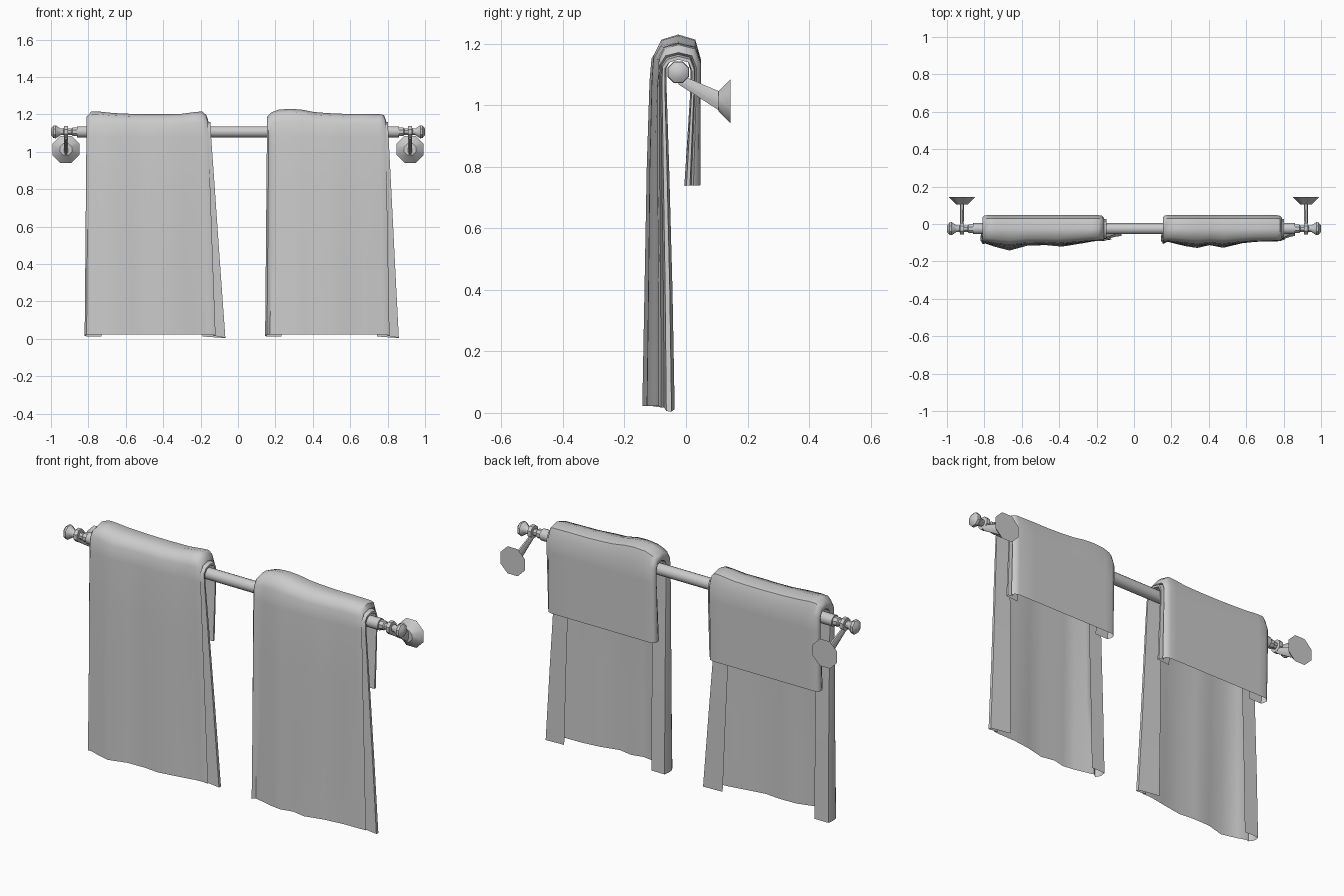
import bpy, math
from mathutils import Vector

cube = bpy.data.objects.get("Cube")
if cube:
    bpy.data.objects.remove(cube, do_unlink=True)

grey = bpy.data.materials.new("light_grey")
grey.use_nodes = True
grey.diffuse_color = (0.6, 0.6, 0.6, 1)
grey.node_tree.nodes["Principled BSDF"].inputs["Base Color"].default_value = (0.6, 0.6, 0.6, 1)

BAR_Y, BAR_Z = -0.025, 1.107


def add_mesh(name, verts, faces, angle):
    mesh = bpy.data.meshes.new(name)
    mesh.from_pydata(verts, [], faces)
    mesh.materials.append(grey)
    obj = bpy.data.objects.new(name, mesh)
    bpy.context.collection.objects.link(obj)
    bpy.ops.object.select_all(action='DESELECT')
    obj.select_set(True)
    bpy.context.view_layer.objects.active = obj
    bpy.ops.object.shade_smooth_by_angle(angle=math.radians(angle))
    return obj


def skin(rows, closed):
    """Quads between neighbouring rows of points."""
    n = len(rows[0])
    faces = []
    for i in range(len(rows) - 1):
        for j in range(n if closed else n - 1):
            k = (j + 1) % n
            faces.append((i * n + j, i * n + k, (i + 1) * n + k, (i + 1) * n + j))
    return [p for row in rows for p in row], faces


def rings(name, stations, axis, sides):
    """Capped tube; stations are (centre, half width, half height)."""
    rows = []
    for centre, w, h in stations:
        row = []
        for s in range(sides):
            a = 2 * math.pi * (s + 0.5) / sides
            u, v = w * math.cos(a), h * math.sin(a)
            off = Vector((0, u, v)) if axis == 'x' else Vector((-u, 0, v))
            row.append(Vector(centre) + off)
        rows.append(row)
    verts, faces = skin(rows, True)
    total = len(verts)
    faces = [tuple(reversed(f)) for f in faces]
    faces.append(tuple(range(sides - 1, -1, -1)))
    faces.append(tuple(range(total - sides, total)))
    faces = [tuple(reversed(f)) for f in faces[:-2]] + faces[-2:]
    return add_mesh(name, verts, faces, 40)


# Rail
rings("rail", [((x, BAR_Y, BAR_Z), 0.03, 0.03) for x in (-0.86, 0.86)], 'x', 16)

# Finials, brackets and wall flanges at both ends
finial = [(0.84, .024), (0.885, .024), (0.89, .018), (0.908, .018), (0.91, .034),
          (0.93, .034), (0.932, .018), (0.95, .02), (0.975, .038), (0.987, .036), (1.0, .018)]
for side, tag in ((1, "left"), (-1, "right")):
    profile = [((side * x, BAR_Y, BAR_Z), r, r) for x, r in finial]
    rings(tag + "_finial", profile[::side], 'x', 8)
    x = side * 0.92
    rings(tag + "_bracket_arm", [((x, -0.025, 1.085), .01, .018),
                                 ((x, 0.11, 1.013), .012, .034)], 'y', 8)
    rings(tag + "_wall_flange", [((x, 0.105, 1.013), .034, .034),
                                 ((x, 0.145, 1.013), .078, .078)], 'y', 8)

# Drape path: outer (y, z), inner (y, z), amount of wave, amount of drop
PATH = [((-.115, .022), (-.03, .012), 1, 1),
        ((-.112, .4), (-.038, .4), .85, .65),
        ((-.11, .8), (-.05, .8), .65, .3),
        ((-.105, 1.08), (-.06, 1.07), .5, .05),
        ((-.1, 1.15), (-.06, 1.12), .45, 0),
        ((-.078, 1.19), (-.048, 1.14), .3, 0),
        ((-.025, 1.203), (-.025, 1.15), 0, 0),
        ((.03, 1.19), (.003, 1.14), 0, 0),
        ((.048, 1.14), (.012, 1.11), 0, 0),
        ((.048, 1.06), (.012, 1.06), 0, 0),
        ((.047, .74), (-.01, .738), 0, 0)]


def towel(name, left, right, folds):
    """Sheet with rolled side hems; left/right give edge x at top and bottom."""
    hem_a = [(.13, .9, 0, 0), (.012, .9, 0, 0), (0, .6, 0, 0), (0, .3, 0, 0), (.015, .1, 0, 0)]
    body = [(t, 0, wave, rise) for t, wave, rise in folds]
    hem_b = [(.985, .12, .02, 0), (1, .4, 0, -.01), (.98, .52, 0, -.01),
             (1.02, .6, 0, -.012), (1.02, .8, 0, -.012), (.9, .92, 0, 0)]
    rows = []
    for outer, inner, wave, drop in PATH:
        xl = left[0] + (left[1] - left[0]) * drop
        xr = right[0] + (right[1] - right[0]) * drop
        crest = max(0, (outer[1] - 1.1) / 0.1)
        row = []
        for t, depth, dy, dz in hem_a + body + hem_b:
            if t > 1:
                t += 0.055 * drop
            y = outer[0] + (inner[0] - outer[0]) * depth + dy * wave
            z = outer[1] + (inner[1] - outer[1]) * depth + dz * crest
            if drop == 1 and t > 1:
                z -= 0.01
            row.append((xl + (xr - xl) * t, y, z))
        rows.append(row)
    verts, faces = skin(rows, False)
    return add_mesh(name, verts, faces, 50)


# Towels: folds are (position across, forward wave, rise at the crest)
towel("right_towel", (-.81, -.82), (-.16, -.12),
      [(.04, .01, .012), (.1, -.005, .012), (.22, -.027, .004), (.36, 0, 0), (.5, .002, -.002),
       (.62, -.006, -.002), (.78, .012, 0), (.9, .027, .01), (.95, .03, .012)])
towel("left_towel", (.155, .145), (.79, .81),
      [(.04, .022, .008), (.1, .012, .022), (.2, -.004, .026), (.29, -.013, .022), (.39, .002, .01),
       (.5, -.012, .004), (.65, .012, 0), (.8, .024, 0), (.95, .026, -.002)])
